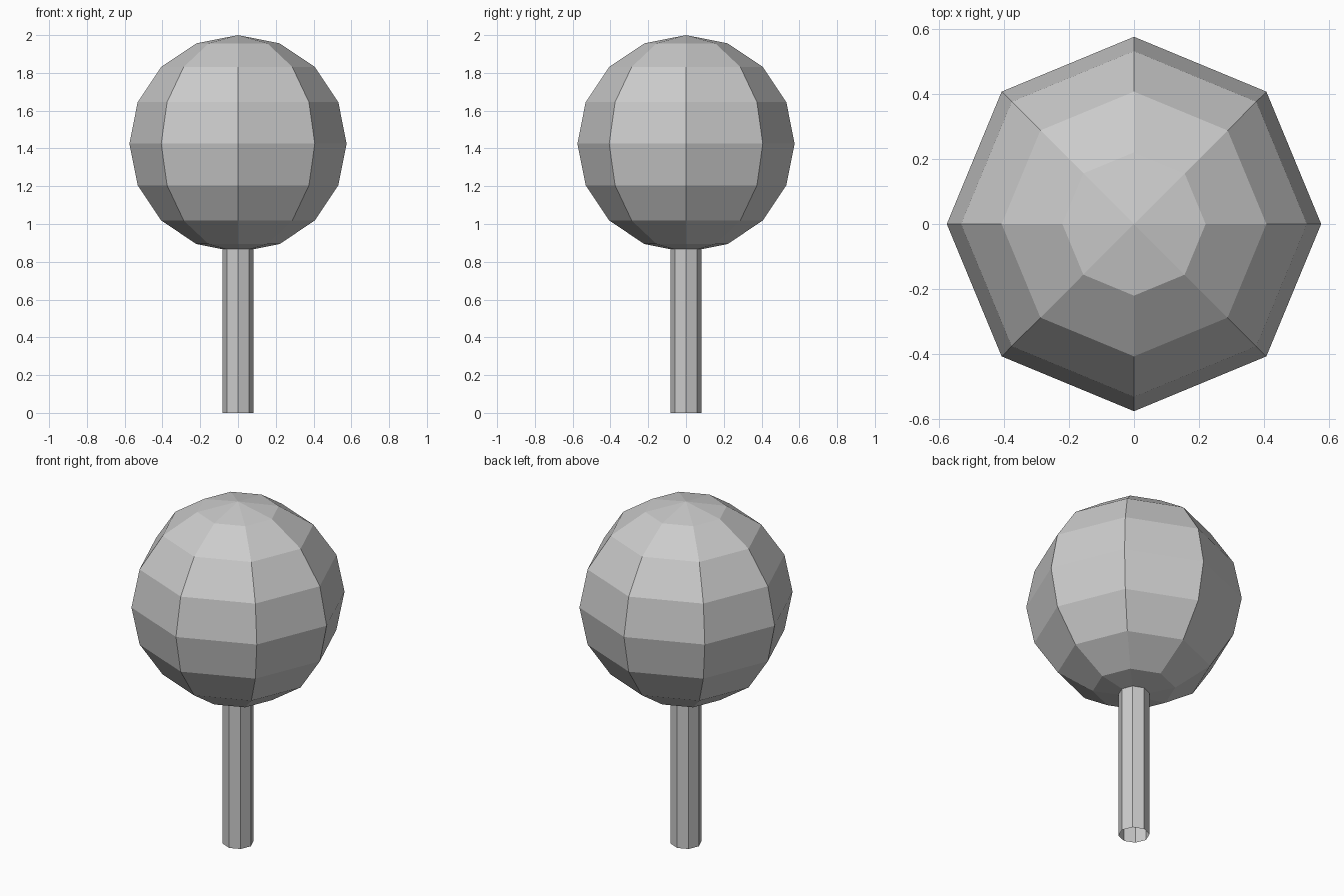
import bpy

if "Cube" in bpy.data.objects:
    bpy.data.objects.remove(bpy.data.objects["Cube"])

RADIUS = 0.575
STEM_TOP = 0.867

# Faceted ball head
bpy.ops.mesh.primitive_uv_sphere_add(segments=8, ring_count=8, radius=RADIUS,
                                     location=(0, 0, 2 - RADIUS))
bpy.context.object.name = "round_head"

# Octagonal stem, an open tube that meets the underside of the head
bpy.ops.mesh.primitive_cylinder_add(vertices=8, radius=0.083, depth=STEM_TOP,
                                    end_fill_type='NOTHING',
                                    location=(0, 0, STEM_TOP / 2))
bpy.context.object.name = "stem"
